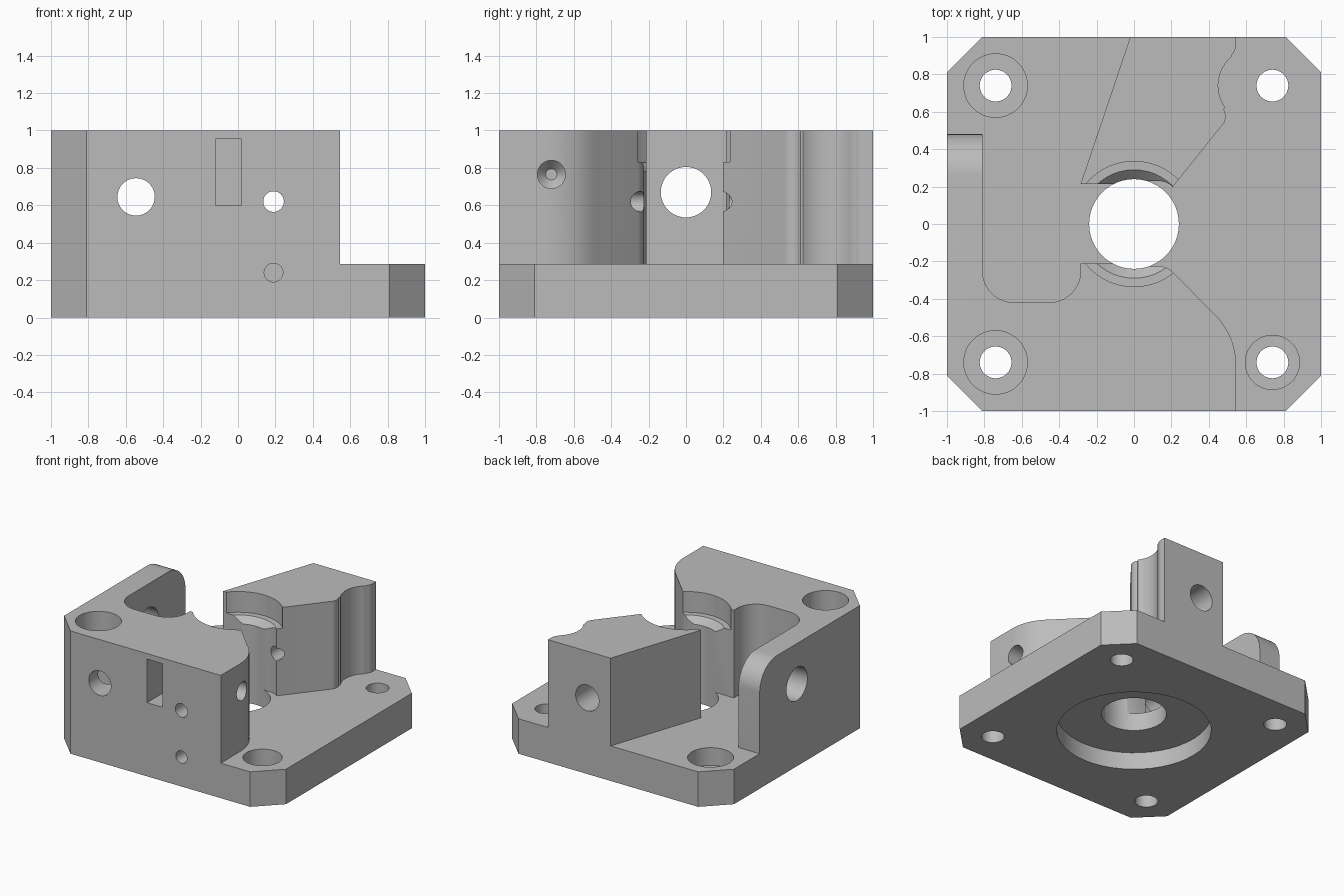
import bpy, bmesh
from math import sin, cos, radians, pi

default = bpy.data.objects.get("Cube")
if default:
    bpy.data.objects.remove(default, do_unlink=True)

grey = bpy.data.materials.new("machined_grey")
grey.use_nodes = True
GREY = (0.5, 0.5, 0.5, 1)
grey.diffuse_color = GREY
grey.node_tree.nodes["Principled BSDF"].inputs["Base Color"].default_value = GREY

PLACE = {"X": lambda a, b, h: (h, a, b),
         "Y": lambda a, b, h: (a, h, b),
         "Z": lambda a, b, h: (a, b, h)}


def arc(cx, cy, r, start, end, steps=12):
    angles = [radians(start + (end - start) * i / steps) for i in range(steps + 1)]
    return [(cx + r * cos(t), cy + r * sin(t)) for t in angles]


def loft(name, axis, sections):
    """Closed solid through matching outlines given as (height, points)."""
    bm = bmesh.new()
    rings = [[bm.verts.new(PLACE[axis](a, b, h)) for a, b in pts] for h, pts in sections]
    n = len(rings[0])
    for low, high in zip(rings, rings[1:]):
        for i in range(n):
            j = (i + 1) % n
            bm.faces.new((low[i], low[j], high[j], high[i]))
    bm.faces.new(rings[0][::-1])
    bm.faces.new(rings[-1])
    bmesh.ops.recalc_face_normals(bm, faces=bm.faces)
    mesh = bpy.data.meshes.new(name)
    bm.to_mesh(mesh)
    bm.free()
    mesh.materials.append(grey)
    obj = bpy.data.objects.new(name, mesh)
    bpy.context.collection.objects.link(obj)
    return obj


def prism(name, axis, pts, h0, h1):
    return loft(name, axis, [(h0, pts), (h1, pts)])


def bore(axis, a, b, *steps):
    """Round cutter from (height, radius) steps along an axis."""
    rings = [(h, arc(a, b, r, 0, 352.5, 47)) for h, r in steps]
    return loft("bore", axis, rings)


def combine(target, tool, operation):
    mod = target.modifiers.new(operation.title(), "BOOLEAN")
    mod.operation, mod.solver, mod.object = operation, "EXACT", tool
    bpy.context.view_layer.objects.active = target
    bpy.ops.object.modifier_apply(modifier=mod.name)
    bpy.data.objects.remove(tool, do_unlink=True)


# Base plate with clipped corners
FLOOR, C = 0.285, 0.81
plate = [(-C, -1), (C, -1), (1, -C), (1, C), (C, 1), (-C, 1), (-1, C), (-1, -C)]
body = prism("mount_body", "Z", plate, 0, FLOOR)

# Front block with its side wall and rounded pocket
front = [(-C, -1), (0.545, -1)]
front += arc(0.175, -0.75, 0.37, 0, 45)
front += arc(0.13, -0.334, 0.109, 45, 90)
front += [(0, -0.225), (0, -0.21), (-0.285, -0.21)]
front += arc(-0.455, -0.25, 0.17, 0, -90)
front += arc(-0.64, -0.25, 0.17, -90, -180)
front += [(-C, 0.48), (-1, 0.48), (-1, -C)]
combine(body, prism("front_block", "Z", front, 0.2, 1), "UNION")

# Back block with its wavy side
back = [(-0.02, 1), (-0.285, 0.215), (0, 0.215), (0, 0.23)]
back += arc(0.13, 0.121, 0.109, 90, 45)
back += arc(0.42, 0.575, 0.07, -45, 32)
back += arc(0.65, 0.74, 0.2, 215, 130)
back += arc(0.465, 0.96, 0.08, -40, 0) + [(0.545, 1)]
combine(body, prism("back_block", "Z", back, 0.2, 1), "UNION")

cutters = [
    # Central bore, stepped seat at the top and round recess below
    bore("Z", 0, 0, (-0.1, 0.24), (0.78, 0.24), (0.83, 0.29), (0.831, 0.335), (1.1, 0.335)),
    bore("Z", 0, 0, (-0.1, 0.57), (0.14, 0.57)),
    # Cross holes in the blocks and side wall
    bore("Y", -0.545, 0.645, (-1.1, 0.1), (-0.3, 0.1)),
    bore("Y", 0.19, 0.62, (-1.1, 0.055), (0.65, 0.055), (0.651, 0.105), (1.1, 0.105)),
    bore("Y", 0.19, 0.24, (-1.1, 0.05), (-0.65, 0.05)),
    bore("X", 0, 0.67, (-1.1, 0.135), (-0.7, 0.135)),
    bore("X", -0.72, 0.765, (0.35, 0.03), (0.4, 0.075), (0.7, 0.075)),
    # Nut slot in the front face
    prism("nut_slot", "Y", [(-0.12, 0.6), (0.02, 0.6), (0.02, 0.955), (-0.12, 0.955)], -1.1, -0.65),
    # Rounded upper end of the side wall
    prism("wall_round", "X", arc(0.26, 0.78, 0.22, 0, 90) + [(0.26, 1.1), (0.6, 1.1), (0.6, 0.78)],
          -1.1, -0.78),
]
# Corner screw holes, three with wide head seats
for x, y, head in ((-1, -1, 0.17), (-1, 1, 0.17), (1, -1, 0.145), (1, 1, 0.085)):
    cutters.append(bore("Z", 0.74 * x, 0.74 * y, (-0.1, 0.085), (0.14, 0.085),
                        (0.141, head), (1.1, head)))
for cutter in cutters:
    combine(body, cutter, "DIFFERENCE")

# Smooth curved walls, crisp edges
bpy.ops.object.select_all(action="DESELECT")
body.select_set(True)
bpy.context.view_layer.objects.active = body
bpy.ops.object.shade_smooth_by_angle(angle=radians(30))
